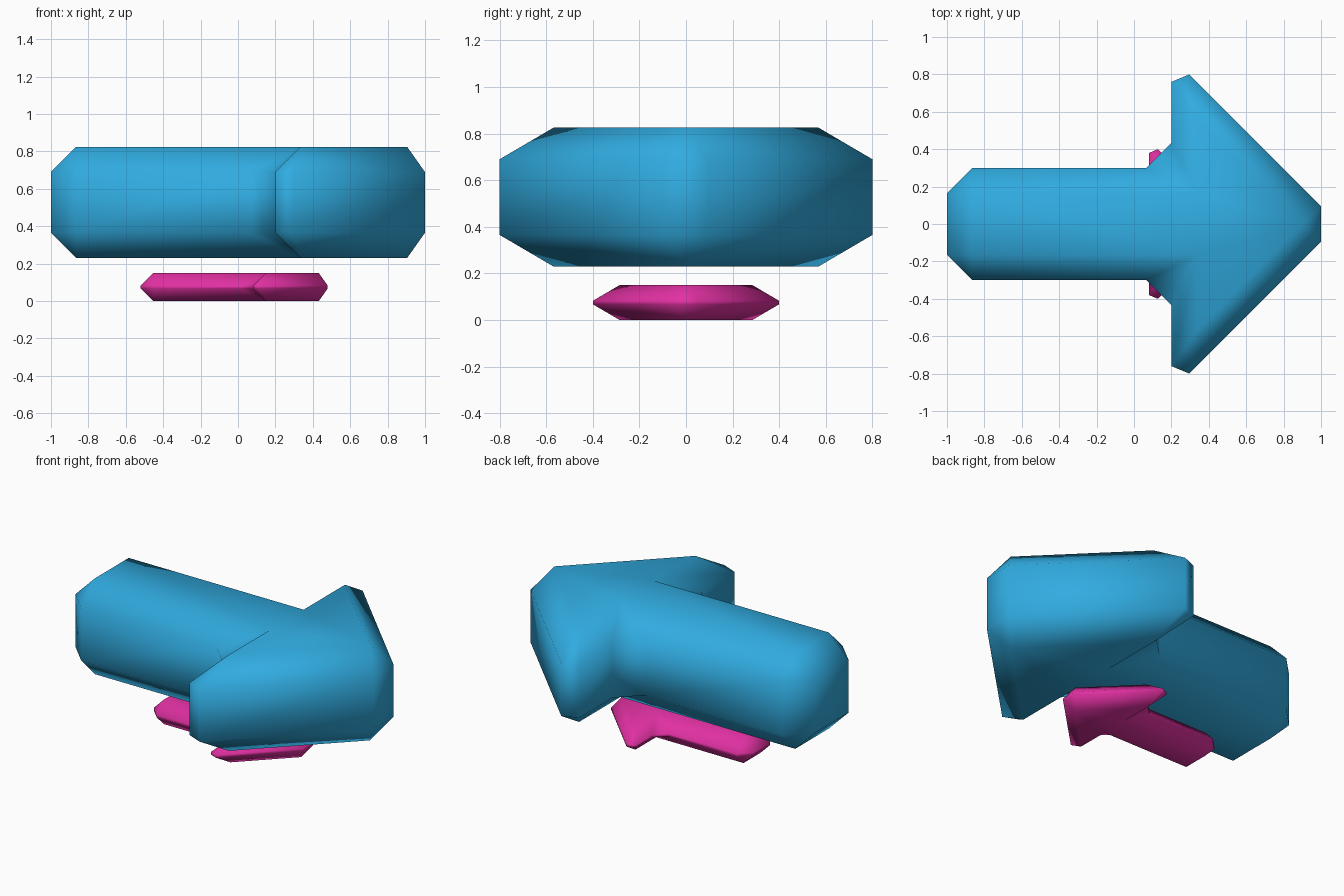
import bpy, bmesh
from mathutils import Vector

cube = bpy.data.objects.get("Cube")
if cube:
    bpy.data.objects.remove(cube, do_unlink=True)


def make_material(name, color):
    mat = bpy.data.materials.new(name)
    mat.use_nodes = True
    mat.diffuse_color = color
    mat.node_tree.nodes["Principled BSDF"].inputs["Base Color"].default_value = color
    return mat


# Sharp arrow outline, counter-clockwise, before chamfering
OUTLINE = [Vector(p) for p in (
    (-1, -0.3), (0.2, -0.3), (0.2, -0.895), (1.095, 0),
    (0.2, 0.895), (0.2, 0.3), (-1, 0.3))]


def chamfered_arrow(name, mat, scale, shift_x, z_low, z_high):
    """Extruded arrow with every edge chamfered, corners ending in triangles."""
    bevel = 0.135 * scale
    pts = [p * scale + Vector((shift_x, 0)) for p in OUTLINE]
    n = len(pts)
    bm = bmesh.new()
    caps, befores, afters = [], [], []

    # One cap and one side ring for each end of the extrusion
    for z_cap, z_side in ((z_low, z_low + bevel), (z_high, z_high - bevel)):
        cap, before, after = [], [], []
        for i, p in enumerate(pts):
            e_in = (p - pts[i - 1]).normalized()
            e_out = (pts[(i + 1) % n] - p).normalized()
            n_in = Vector((-e_in.y, e_in.x))
            n_out = Vector((-e_out.y, e_out.x))
            inset = p + (n_in + n_out) * bevel / (1 + n_in.dot(n_out))
            cap.append(bm.verts.new((*inset, z_cap)))
            before.append(bm.verts.new((*(p - e_in * bevel), z_side)))
            after.append(bm.verts.new((*(p + e_out * bevel), z_side)))
        bm.faces.new(cap)
        for i in range(n):
            j = (i + 1) % n
            bm.faces.new((cap[i], before[i], after[i]))
            bm.faces.new((cap[i], after[i], before[j], cap[j]))
        caps.append(cap)
        befores.append(before)
        afters.append(after)

    # Upright side walls and corner facets
    (b0, b1), (a0, a1) = befores, afters
    for i in range(n):
        j = (i + 1) % n
        bm.faces.new((b0[i], a0[i], a1[i], b1[i]))
        bm.faces.new((a0[i], b0[j], b1[j], a1[i]))

    bmesh.ops.recalc_face_normals(bm, faces=bm.faces)
    for f in bm.faces:
        f.smooth = True
    mesh = bpy.data.meshes.new(name)
    bm.to_mesh(mesh)
    bm.free()
    mesh.materials.append(mat)
    obj = bpy.data.objects.new(name, mesh)
    bpy.context.scene.collection.objects.link(obj)
    return obj


blue = make_material("sky_blue", (0.03, 0.41, 0.75, 1))
pink = make_material("magenta_pink", (0.75, 0.03, 0.36, 1))

# Large arrow floating above a small flat one
chamfered_arrow("large_arrow", blue, 1.0, 0.0, 0.23, 0.825)
chamfered_arrow("small_arrow", pink, 0.5, -0.02, 0.0, 0.15)
